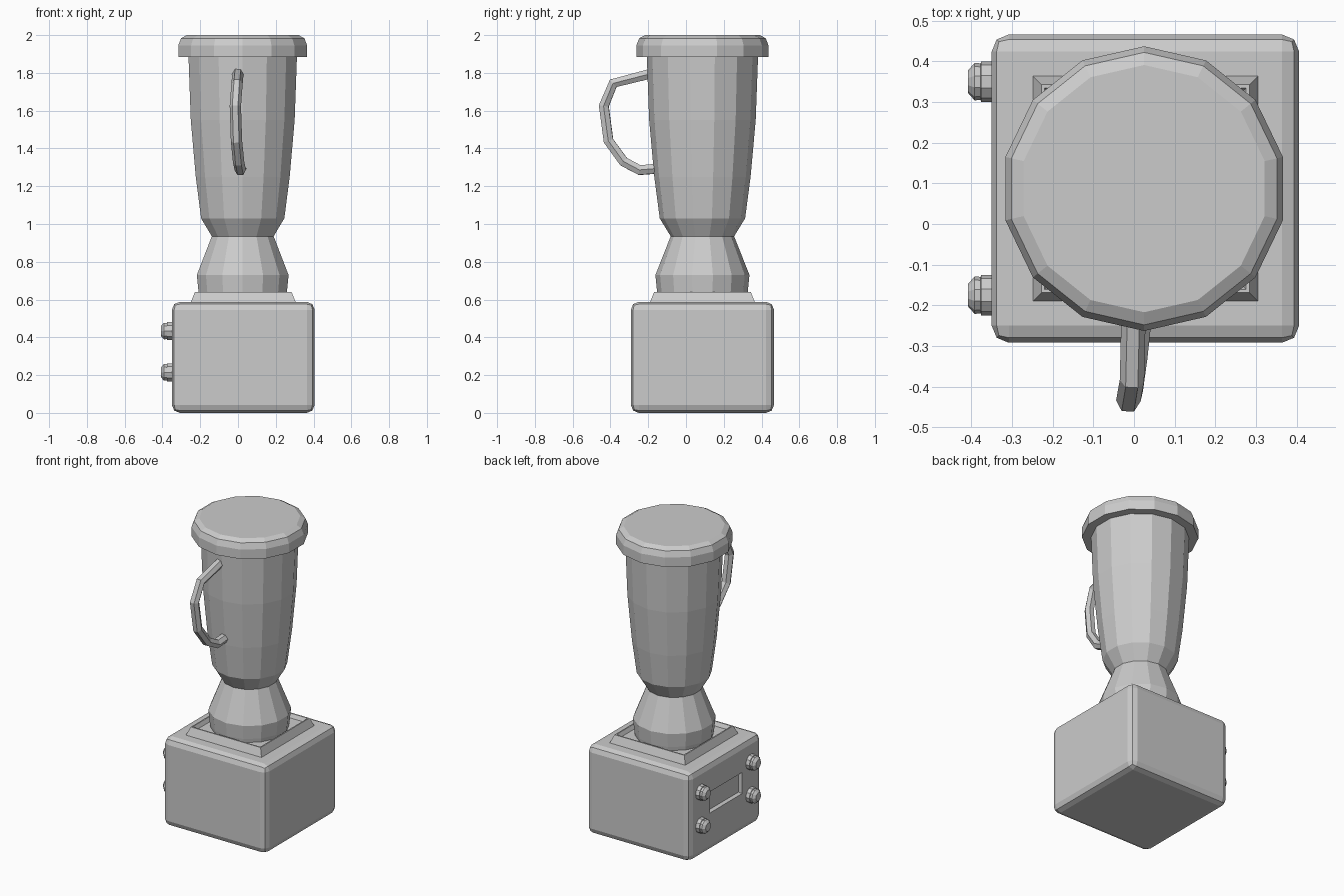
import bpy, bmesh, math
from mathutils import Matrix, Vector

cube = bpy.data.objects.get("Cube")
if cube:
    bpy.data.objects.remove(cube, do_unlink=True)

grey = bpy.data.materials.new("plain_grey")
grey.use_nodes = True
colour = (0.6, 0.6, 0.6, 1)
grey.diffuse_color = colour
grey.node_tree.nodes["Principled BSDF"].inputs["Base Color"].default_value = colour

AXIS = Vector((0.025, 0.087, 0))


def finish(name, bm):
    bmesh.ops.recalc_face_normals(bm, faces=bm.faces)
    mesh = bpy.data.meshes.new(name)
    bm.to_mesh(mesh)
    bm.free()
    mesh.materials.append(grey)
    ob = bpy.data.objects.new(name, mesh)
    bpy.context.collection.objects.link(ob)
    return ob


def turned(name, profile, sides, matrix, start=0.0):
    """Capped solid of revolution from (radius, height) pairs."""
    bm = bmesh.new()
    rings = []
    for r, h in profile:
        angles = [start + math.tau * i / sides for i in range(sides)]
        rings.append([bm.verts.new(matrix @ Vector((r * math.cos(a), r * math.sin(a), h)))
                      for a in angles])
    for low, high in zip(rings, rings[1:]):
        for i in range(sides):
            j = (i + 1) % sides
            bm.faces.new((low[i], low[j], high[j], high[i]))
    bm.faces.new(rings[0][::-1])
    bm.faces.new(rings[-1])
    return finish(name, bm)


# Motor base: bevelled box with a sunken panel on the knob side
bm = bmesh.new()
size = Matrix.Diagonal((0.756, 0.758, 0.588, 1))
bmesh.ops.create_cube(bm, size=1, matrix=Matrix.Translation(AXIS + Vector((0.003, 0, 0.294))) @ size)
bmesh.ops.bevel(bm, geom=bm.edges[:], offset=0.042, segments=2, profile=0.5, affect='EDGES')
bmesh.ops.recalc_face_normals(bm, faces=bm.faces)
side = min(bm.faces, key=lambda f: f.calc_center_median().x)
bmesh.ops.inset_individual(bm, faces=[side], thickness=0.1)
middle = side.calc_center_median()
for v in side.verts:
    v.co.y = 0.083 + math.copysign(0.17, v.co.y - middle.y)
    v.co.z = 0.325 + math.copysign(0.07, v.co.z - middle.z)
bmesh.ops.inset_individual(bm, faces=[side], thickness=0.012, depth=-0.02)
finish("motor_base", bm)

# Square seat plate with sloping sides and a shallow socket
bm = bmesh.new()
bmesh.ops.create_cone(bm, cap_ends=True, segments=4, radius1=0.284 * math.sqrt(2),
                      radius2=0.256 * math.sqrt(2), depth=0.07,
                      matrix=Matrix.Translation(AXIS + Vector((0.003, 0, 0.605)))
                      @ Matrix.Rotation(math.pi / 4, 4, 'Z'))
bmesh.ops.recalc_face_normals(bm, faces=bm.faces)
top = max(bm.faces, key=lambda f: f.calc_center_median().z)
bmesh.ops.inset_individual(bm, faces=[top], thickness=0.012)
bmesh.ops.inset_individual(bm, faces=[top], thickness=0.018, depth=-0.025)
finish("seat_plate", bm)

# Jar parts share one upright axis and fourteen sides
upright = Matrix.Translation(AXIS)
quarter = math.pi / 2
turned("jar_collar", [(0.235, 0.61), (0.24, 0.64), (0.249, 0.73), (0.168, 0.935)],
       14, upright, quarter)
turned("jar", [(0.168, 0.935), (0.226, 1.03), (0.255, 1.25), (0.282, 1.55), (0.295, 1.9)],
       14, upright, quarter)
turned("lid", [(0.35, 1.883), (0.35, 1.945), (0.335, 1.983), (0.304, 2.0)],
       14, upright, quarter)

# Handle: six-sided tube along a curved path
path = [(0.0, -0.17, 1.80), (-0.005, -0.385, 1.745), (-0.014, -0.435, 1.625),
        (-0.008, -0.41, 1.44), (0.003, -0.33, 1.33), (0.012, -0.245, 1.285),
        (0.015, -0.13, 1.295)]
curve = bpy.data.curves.new("handle", 'CURVE')
curve.dimensions = '3D'
curve.bevel_depth = 0.03
curve.bevel_resolution = 1
curve.use_fill_caps = True
spline = curve.splines.new('POLY')
spline.points.add(len(path) - 1)
for point, co in zip(spline.points, path):
    point.co = (*co, 1)
spline.use_smooth = False
curve.materials.append(grey)
handle = bpy.data.objects.new("handle", curve)
bpy.context.collection.objects.link(handle)

# Four control knobs, two by two, on the panel side
for column, y in (("back", 0.35), ("front", -0.175)):
    for row, z in (("upper", 0.433), ("lower", 0.215)):
        place = Matrix.Translation((-0.34, y, z)) @ Matrix.Rotation(-quarter, 4, 'Y')
        turned(f"{column}_{row}_knob",
               [(0.05, 0), (0.05, 0.036), (0.045, 0.037), (0.046, 0.052), (0.028, 0.068)],
               10, place, quarter)
